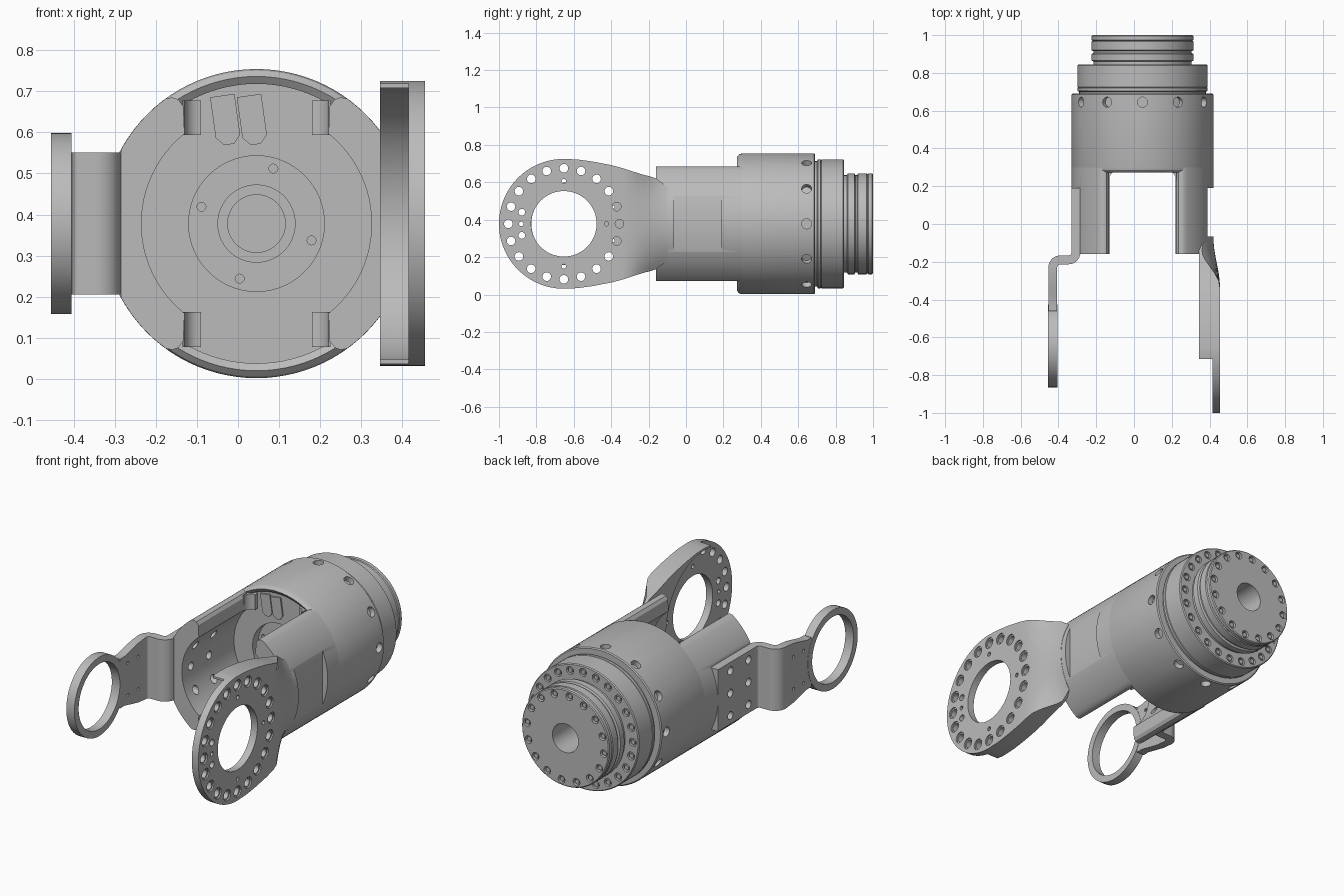
import bpy, bmesh, math
from mathutils import Matrix, Vector

if "Cube" in bpy.data.objects:
    bpy.data.objects.remove(bpy.data.objects["Cube"])

CX, CZ, R = 0.045, 0.378, 0.376      # main axis and housing radius
RY, RR = -0.653, 0.347               # joint ring centre and radius
TAU = math.tau

grey = bpy.data.materials.new("machined_grey")
grey.use_nodes = True
grey.diffuse_color = (0.5, 0.5, 0.5, 1)
grey.node_tree.nodes["Principled BSDF"].inputs["Base Color"].default_value = (0.5, 0.5, 0.5, 1)


def finish(bm, name):
    bmesh.ops.remove_doubles(bm, verts=bm.verts, dist=1e-5)
    bmesh.ops.recalc_face_normals(bm, faces=bm.faces)
    me = bpy.data.meshes.new(name)
    bm.to_mesh(me)
    bm.free()
    me.materials.append(grey)
    ob = bpy.data.objects.new(name, me)
    bpy.context.collection.objects.link(ob)
    return ob


def loft(name, rings):
    """Solid through a list of equal-length closed rings."""
    bm = bmesh.new()
    rows = [[bm.verts.new(p) for p in ring] for ring in rings]
    n = len(rows[0])
    for a, b in zip(rows, rows[1:]):
        for i in range(n):
            j = (i + 1) % n
            bm.faces.new((a[i], a[j], b[j], b[i]))
    bm.faces.new(rows[0])
    bm.faces.new(rows[-1])
    return finish(bm, name)


def lathe(name, profile, steps=96):
    """Revolve (radius, y) points about the main axis."""
    bm = bmesh.new()
    vs = [bm.verts.new((CX + r, y, CZ)) for r, y in profile]
    es = [bm.edges.new(pair) for pair in zip(vs, vs[1:])]
    bmesh.ops.spin(bm, geom=vs + es, cent=(CX, 0, CZ), axis=(0, 1, 0),
                   angle=TAU, steps=steps, use_duplicate=False)
    return finish(bm, name)


def add_cyl(bm, centre, axis, r, depth, seg=20):
    rot = Vector(axis).to_track_quat('Z', 'Y').to_matrix().to_4x4()
    bmesh.ops.create_cone(bm, cap_ends=True, segments=seg, radius1=r, radius2=r,
                          depth=depth, matrix=Matrix.Translation(centre) @ rot)


def add_box(bm, lo, hi):
    lo, hi = Vector(lo), Vector(hi)
    bmesh.ops.create_cube(bm, size=1, matrix=Matrix.Translation((lo + hi) / 2)
                          @ Matrix.Diagonal((*(hi - lo), 1)))


def cut(ob, fill):
    """Subtract whatever fill() adds to a bmesh."""
    bm = bmesh.new()
    fill(bm)
    tool = finish(bm, "cutter")
    tool.hide_render = True
    mod = ob.modifiers.new("cut", 'BOOLEAN')
    mod.object, mod.operation, mod.solver = tool, 'DIFFERENCE', 'EXACT'
    bpy.context.view_layer.objects.active = ob
    bpy.ops.object.modifier_apply(modifier=mod.name)
    bpy.data.objects.remove(tool)


def polar(n, r, start=0.0):
    return [(r * math.cos(start + TAU * i / n), r * math.sin(start + TAU * i / n)) for i in range(n)]


# Housing drum with recessed floor, flange and output hub
housing = lathe("housing_drum", [
    (0, .42), (.07, .42), (.07, .31), (.095, .31), (.095, .35), (.165, .35), (.165, .30),
    (.34, .30), (.34, .285), (.358, .272), (.372, .285), (R, .30), (R, .685), (.37, .69),
    (.335, .69), (.335, .70), (.345, .705), (.345, .72), (.341, .722), (.345, .725),
    (.345, .84), (.34, .845), (.26, .845), (.26, .86), (.27, .865), (.27, .90), (.26, .905),
    (.26, .915), (.27, .92), (.27, .965), (.265, .97), (.27, .975), (.27, .995), (.265, 1),
    (.08, 1), (.08, .8), (0, .8)])


def drum_holes(bm):
    for x, z in polar(12, 1):
        add_cyl(bm, (CX + R * x, .645, CZ + R * z), (x, 0, z), .027, .06)
    for x, z in polar(24, .308):
        add_cyl(bm, (CX + x, .845, CZ + z), (0, 1, 0), .022, .03, 16)
    for x, z in polar(16, .238, .1):
        add_cyl(bm, (CX + x, 1, CZ + z), (0, 1, 0), .021, .04, 16)
    for x, z in polar(4, .14, math.radians(73)):
        add_cyl(bm, (CX + x, .35, CZ + z), (0, 1, 0), .011, .04, 12)


cut(housing, drum_holes)

# Bolt heads seated in the flange and hub holes
bm = bmesh.new()
for n, r, start, y in ((24, .308, 0, .836), (16, .238, .1, .987)):
    for x, z in polar(n, r, start):
        add_cyl(bm, (CX + x, y, CZ + z), (0, 1, 0), .014, .014, 6)
finish(bm, "bolt_heads")

# Two thin tags on the recessed floor
for k, ox in (("left", .035), ("right", -.03)):
    shape = [(-.03, .06), (.03, .06), (.03, -.04), (.012, -.06), (-.012, -.06), (-.03, -.04)]
    c, s = math.cos(.14), math.sin(.14)
    loft("floor_tag_" + k, [[(ox + c * x - s * z, y, .63 + s * x + c * z) for x, z in shape]
                            for y in (.292, .302)])


# Side walls of the fork
def wall(name, side):
    arc = lambda r, a, b, n: [(r * math.cos(math.radians(a + (b - a) * i / n)),
                               r * math.sin(math.radians(a + (b - a) * i / n))) for i in range(n + 1)]
    lip = [(.205, .307), (.19, .302), (.178, .285)]
    sec = arc(R - .0005, -54, 54, 32) + lip + arc(.28, 51.3, -51.3, 24)
    sec += [(x, -z) for x, z in reversed(lip)]
    return loft(name, [[(CX + side * x, y, CZ + z) for x, z in sec] for y in (-.16, .305)])


left_wall, right_wall = wall("left_fork_wall", 1), wall("right_fork_wall", -1)


def left_wall_cuts(bm):
    add_box(bm, (.39, -.065, 0), (.5, .19, .8))
    for y in (-.03, .155):
        for z in (-.115, .115):
            add_cyl(bm, (.39, y, CZ + z), (1, 0, 0), .014, .04, 16)


def bracket_holes(bm):
    for y in (-.08, .08):
        for z in (-.125, 0, .125):
            add_cyl(bm, (-.3, y, CZ + z), (1, 0, 0), .022, .3)


cut(left_wall, left_wall_cuts)
cut(right_wall, lambda bm: add_box(bm, (-.5, -.3, 0), (-.285, .19, .8)))
cut(right_wall, bracket_holes)

# Rounded inner corners where the walls meet the drum
for side in (-1, 1):
    for up in (-1, 1):
        sec = [(.18, .305), (.18, .235)]
        sec += [(.135 + .04 * math.cos(a), .24 + .04 * math.sin(a))
                for a in [math.pi / 2 * i / 6 for i in range(7)]] + [(.135, .305)]
        loft("corner_fillet", [[(CX + side * x, y, CZ + up * z) for x, y in sec]
                               for z in (.215, .30)])

# Large joint arm: flat ring blending into the curved wall
stations = [(RY - RR * math.cos(a), RR * math.sin(a))
            for a in [math.radians(3 + 87 * i / 28) for i in range(29)]]
stations += [(-.58, .344), (-.5, .333), (-.4, .314), (-.34, .298), (-.3, .285), (-.26, .272),
             (-.22, .26), (-.19, .253), (-.16, .243), (-.13, .22), (-.1, .2)]


def arm_ring(y, h):
    t = min(max((-.08 - y) / .25, 0), 1)
    t = t * t * (3 - 2 * t)
    zs = [h * (i / 10 - 1) for i in range(21)]
    outer = [(max(.35, (CX + math.sqrt(R * R - z * z)) * (1 - t) + .455 * t), y, CZ + z) for z in zs]
    return outer + [(.345, y, CZ + z) for z in reversed(zs)]


arm = loft("joint_arm", [arm_ring(y, h) for y, h in stations])
cut(arm, lambda bm: add_cyl(bm, (.365, RY, CZ), (1, 0, 0), .336, .1, 96))
cut(arm, lambda bm: add_box(bm, (.3, -1.1, -.1), (.415, -.715, .9)))


def arm_holes(bm):
    add_cyl(bm, (.43, RY, CZ), (1, 0, 0), .175, .2, 72)
    for y, z in polar(20, .297):
        add_cyl(bm, (.44, RY + y, CZ + z), (1, 0, 0), .023, .1)
    for y, z in polar(4, .228):
        add_cyl(bm, (.44, RY + y, CZ + z), (1, 0, 0), .012, .1, 12)
    for z in (-.062, .062):
        add_cyl(bm, (.44, RY - .225, CZ + z), (1, 0, 0), .018, .1, 16)


cut(arm, arm_holes)


def arm_counterbores(bm):
    for y, z in polar(20, .297):
        add_cyl(bm, (.455, RY + y, CZ + z), (1, 0, 0), .031, .016)


cut(arm, arm_counterbores)

# Small bracket: bent strap of constant thickness
quarter = [math.pi / 2 * i / 8 for i in range(9)]
path = [(-.307, .19, 1, 0)]
path += [(-.347 + .04 * math.cos(a), -.15 - .04 * math.sin(a), math.cos(a), -math.sin(a)) for a in quarter]
path += [(-.39 - .04 * math.sin(a), -.23 + .04 * math.cos(a), -math.sin(a), math.cos(a)) for a in quarter]
# second bend's normal is flipped so the strap sides stay consistent
path = [(x, y, nx, ny) if i < 10 else (x, y, -nx, -ny) for i, (x, y, nx, ny) in enumerate(path)]
path += [(-.43, y, 1, 0) for y in (-.30, -.34, -.38, -.42, -.46)]


def strap_ring(x, y, nx, ny):
    h = .1725 - .035 * min(max((-.27 - y) / .15, 0), 1)
    d = .0235
    return [(x + s * d * nx, y + s * d * ny, CZ + u * h) for s, u in ((1, 1), (1, -1), (-1, -1), (-1, 1))]


strap = loft("bracket_strap", [strap_ring(*p) for p in path])
bm = bmesh.new()
add_cyl(bm, (-.43, -.645, CZ), (1, 0, 0), .22, .05, 72)
ring = finish(bm, "bracket_ring")
for ob in (strap, ring):
    cut(ob, lambda bm: add_cyl(bm, (-.43, -.645, CZ), (1, 0, 0), .182, .2, 72))
cut(strap, bracket_holes)


def strap_pin_holes(bm):
    for y in (-.3, -.39):
        for z in (-.09, .09):
            add_cyl(bm, (-.43, y, CZ + z), (1, 0, 0), .009, .2, 12)


cut(strap, strap_pin_holes)

# Smooth curved faces, keep machined edges sharp
for ob in bpy.context.scene.objects:
    if ob.type == 'MESH':
        bpy.ops.object.select_all(action='DESELECT')
        ob.select_set(True)
        bpy.context.view_layer.objects.active = ob
        bpy.ops.object.shade_smooth_by_angle(angle=math.radians(30))
